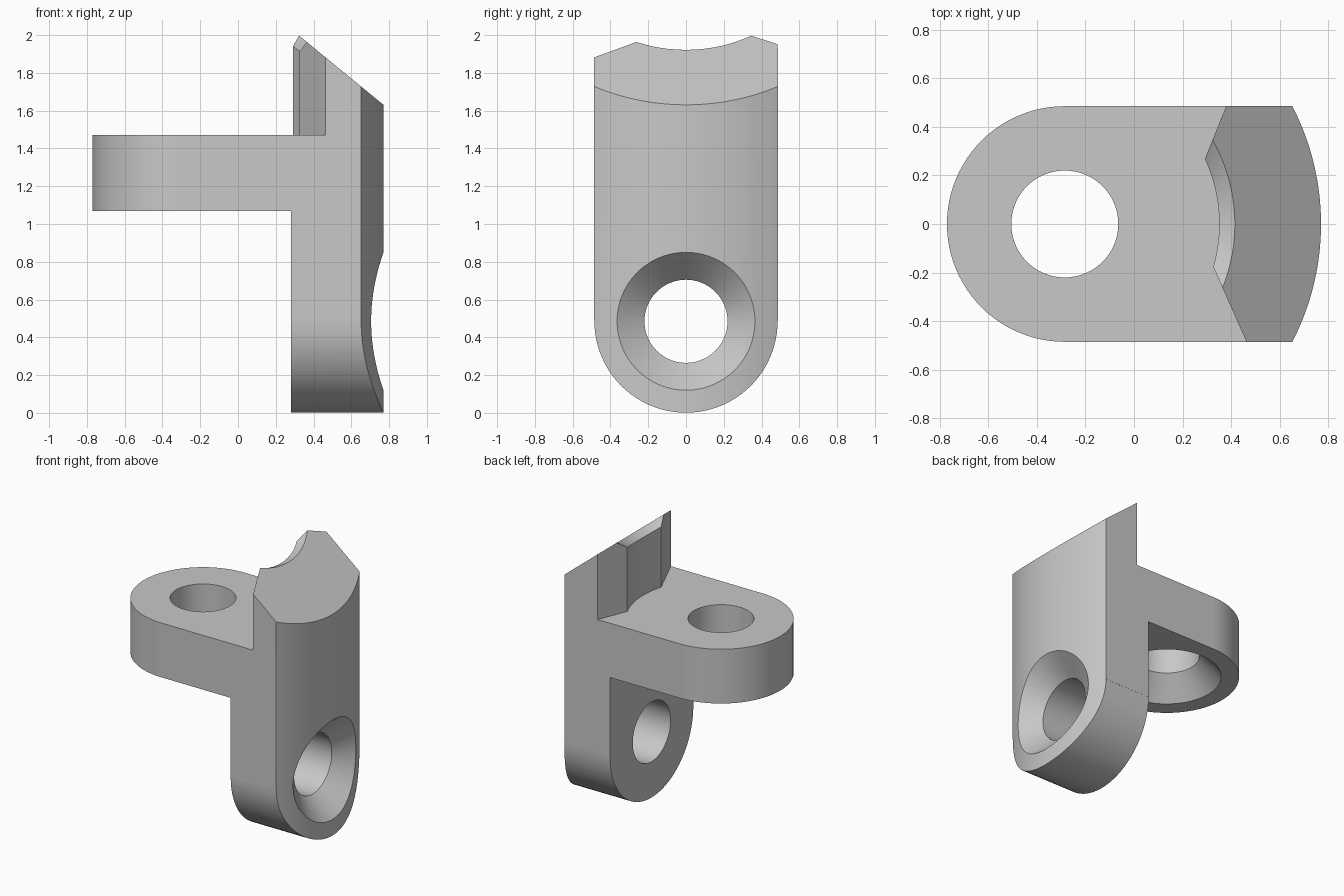
import bpy, bmesh
from math import sin, cos, pi, radians, sqrt
from mathutils import Vector

if "Cube" in bpy.data.objects:
    bpy.data.objects.remove(bpy.data.objects["Cube"])

HALF = 0.485        # half width and radius of the rounded ends
AXIS = -0.285       # x of the vertical bore axis, shared by all the arcs
OUTER = 1.055       # radius of the curved outer face
BORE, RIM, SINK = 0.22, 0.365, 0.155
ARM_LOW, ARM_TOP = 1.07, 1.47
SIDES = 96


def loft(name, rings):
    """Closed solid through equal-length point loops."""
    bm = bmesh.new()
    loops = [[bm.verts.new(p) for p in ring] for ring in rings]
    n = len(loops[0])
    for a, b in zip(loops, loops[1:]):
        for i in range(n):
            j = (i + 1) % n
            bm.faces.new((a[i], a[j], b[j], b[i]))
    bm.faces.new(loops[0])
    bm.faces.new(loops[-1])
    bmesh.ops.recalc_face_normals(bm, faces=bm.faces[:])
    mesh = bpy.data.meshes.new(name)
    bm.to_mesh(mesh)
    bm.free()
    obj = bpy.data.objects.new(name, mesh)
    bpy.context.collection.objects.link(obj)
    return obj


def arc(cx, cy, r, start, end, steps):
    angles = [radians(start + (end - start) * i / steps) for i in range(steps + 1)]
    return [(cx + r * cos(a), cy + r * sin(a)) for a in angles]


def polar(r, degrees, z):
    a = radians(degrees)
    return Vector((AXIS + r * cos(a), r * sin(a), z))


def top_z(x):
    """Height of the sloping top."""
    return 2.0 - 0.82 * (x - 0.32)


def boolean(target, cutter, operation):
    mod = target.modifiers.new("cut", 'BOOLEAN')
    mod.operation, mod.solver, mod.object = operation, 'EXACT', cutter
    bpy.context.view_layer.objects.active = target
    bpy.ops.object.modifier_apply(modifier=mod.name)
    bpy.data.objects.remove(cutter)


# Bracket: side profile of the arm and wall with the sloping top
profile = [(-1, ARM_LOW), (0.28, ARM_LOW), (0.28, -0.05), (1, -0.05),
           (1, top_z(1)), (0, top_z(0)), (-1, top_z(0))]
bracket = loft("bracket", [[(x, y, z) for x, z in profile] for y in (-0.7, 0.7)])

# Plan outline: rounded arm end and curved outer face
spread = 27.43
outline = arc(AXIS, 0, HALF, 90, 270, 48) + arc(AXIS, 0, OUTER, -spread, spread, 32)
boolean(bracket, loft("plan_cutter", [[(x, y, z) for x, y in outline] for z in (-0.3, 2.6)]),
        'INTERSECT')

# Rounded foot of the wall
foot = arc(0, HALF + 0.001, HALF, 180, 360, 48)
foot += [(0.8, HALF), (0.8, -0.3), (-0.8, -0.3), (-0.8, HALF)]
boolean(bracket, loft("foot_cutter", [[(x, y, z) for y, z in foot] for x in (0.1, 1.2)]),
        'DIFFERENCE')

# Clearance pocket above the arm with a concave back and two slanted walls
pocket = [(-1.2, -0.6), (0.514, -0.6)] + arc(AXIS, 0, 0.636, -16.1, 24.9, 24)
pocket += [(0.426, 0.6), (-1.2, 0.6)]
boolean(bracket, loft("pocket_cutter", [[(x, y, z) for x, y in pocket] for z in (ARM_TOP, 2.6)]),
        'DIFFERENCE')

# Bevel along the concave top edge
columns = []
for i in range(25):
    t = -0.02 + 1.04 * i / 24
    low = polar(0.636, -16.1 + 41 * t, 0)
    low.z = 1.94 - 0.75 * (low.x - 0.293)
    high = polar(0.70, -22.2 + 52 * t, 0)
    high.z = top_z(high.x)
    step = high - low
    start, end = low - 0.1 * step, high + 0.4 * step
    columns.append([start, end, Vector((start.x, start.y, end.z + 0.1))])
boolean(bracket, loft("bevel_cutter", columns), 'DIFFERENCE')

# Countersunk bores: one up through the arm, one through the wall
arm_rings, wall_rings = [[], [], [], []], [[], [], [], []]
for i in range(SIDES):
    c, s = cos(2 * pi * i / SIDES), sin(2 * pi * i / SIDES)
    inner = Vector((AXIS + BORE * c, BORE * s, ARM_LOW + SINK))
    rim = Vector((AXIS + RIM * c, RIM * s, ARM_LOW))
    flare = inner + 1.1 * (rim - inner)
    for ring, p in zip(arm_rings, [Vector((inner.x, inner.y, 1.8)), inner, flare,
                                   flare - Vector((0, 0, 0.05))]):
        ring.append(p)
    inner = Vector((0.61, BORE * c, HALF + BORE * s))
    surface = AXIS + sqrt(OUTER ** 2 - (RIM * c) ** 2)
    rim = Vector((surface, RIM * c, HALF + RIM * s))
    flare = inner + 1.1 * (rim - inner)
    for ring, p in zip(wall_rings, [Vector((0.1, inner.y, inner.z)), inner, flare,
                                    Vector((1.1, flare.y, flare.z))]):
        ring.append(p)
boolean(bracket, loft("arm_bore_cutter", arm_rings), 'DIFFERENCE')
boolean(bracket, loft("wall_bore_cutter", wall_rings), 'DIFFERENCE')

# Grey material and smooth curved faces
grey = bpy.data.materials.new("light_grey")
grey.use_nodes = True
grey.diffuse_color = (0.58, 0.58, 0.58, 1)
grey.node_tree.nodes["Principled BSDF"].inputs["Base Color"].default_value = grey.diffuse_color
bracket.data.materials.clear()
bracket.data.materials.append(grey)
for poly in bracket.data.polygons:
    poly.material_index = 0

bpy.ops.object.select_all(action='DESELECT')
bracket.select_set(True)
bpy.context.view_layer.objects.active = bracket
bpy.ops.object.shade_smooth_by_angle(angle=radians(25))
weighted = bracket.modifiers.new("flat_faces", 'WEIGHTED_NORMAL')
weighted.keep_sharp = True
